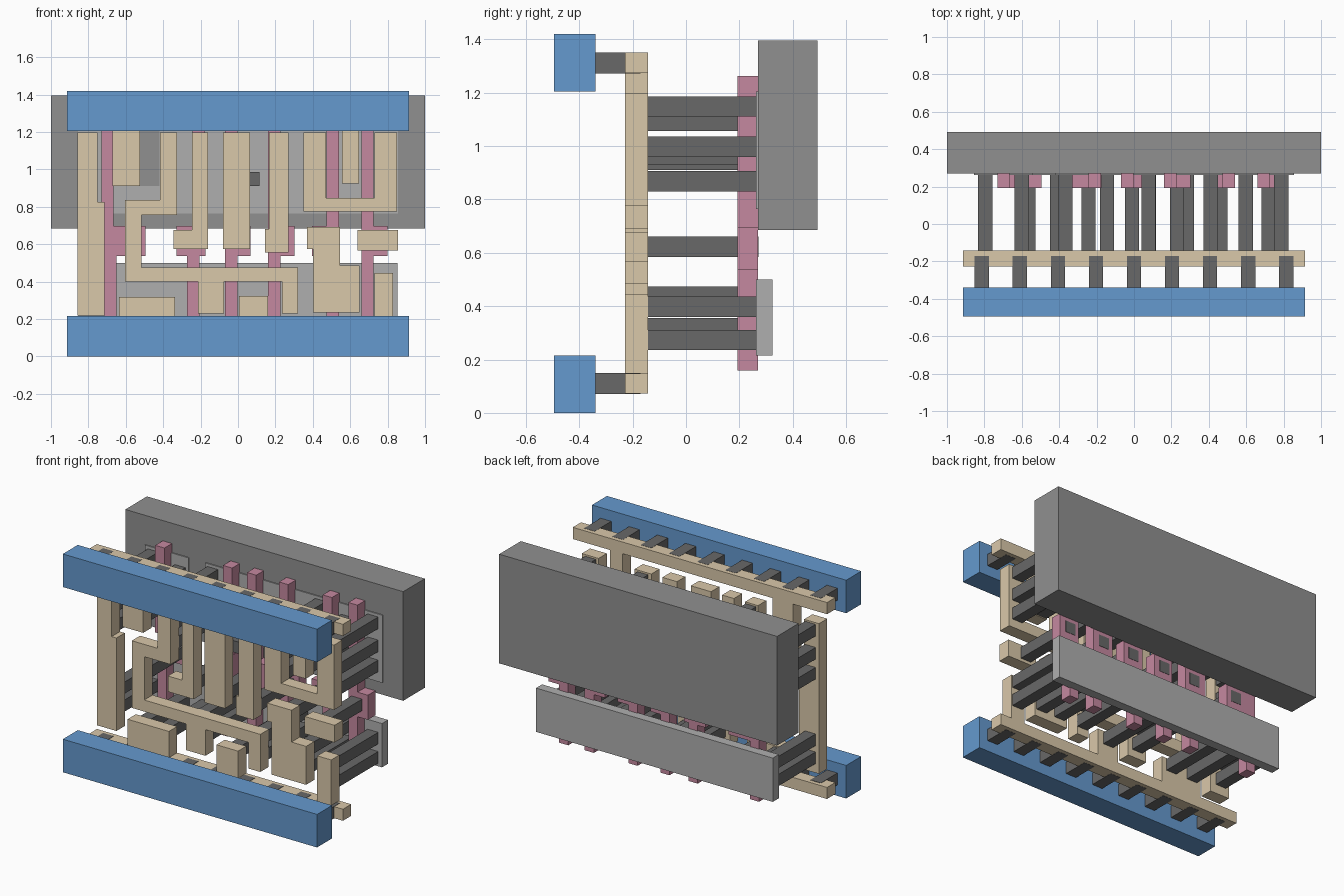
import bpy, bmesh


def material(name, rgb):
    m = bpy.data.materials.new(name)
    m.diffuse_color = (*rgb, 1)
    return m


BLUE = material("blue", (0.13, 0.32, 0.62))
TAN = material("tan", (0.70, 0.58, 0.40))
PINK = material("pink", (0.56, 0.25, 0.35))
DARK = material("dark_grey", (0.14, 0.14, 0.14))
MID = material("mid_grey", (0.28, 0.28, 0.28))
LIGHT = material("light_grey", (0.43, 0.43, 0.43))


def prism(name, outline, y0, y1, mat):
    """Extrude a front-view (x, z) outline from y0 back to y1."""
    bm = bmesh.new()
    face = bm.faces.new([bm.verts.new((x, y0, z)) for x, z in outline])
    ext = bmesh.ops.extrude_face_region(bm, geom=[face])
    for v in ext["geom"]:
        if isinstance(v, bmesh.types.BMVert):
            v.co.y = y1
    bmesh.ops.recalc_face_normals(bm, faces=bm.faces)
    mesh = bpy.data.meshes.new(name)
    bm.to_mesh(mesh)
    bm.free()
    mesh.materials.append(mat)
    ob = bpy.data.objects.new(name, mesh)
    bpy.context.collection.objects.link(ob)
    return ob


def box(name, x0, x1, y0, y1, z0, z1, mat):
    return prism(name, [(x0, z0), (x1, z0), (x1, z1), (x0, z1)], y0, y1, mat)


# Back slab, inset plate and lower plate
box("well_slab", -1, 1, 0.27, 0.492, 0.685, 1.395, MID)
prism("upper_plate", [(-0.855, 0.765), (0.855, 0.765), (0.855, 1.205), (-0.42, 1.205),
                      (-0.42, 0.91), (-0.54, 0.91), (-0.54, 1.205), (-0.855, 1.205)],
      0.263, 0.325, LIGHT)
box("lower_plate", -0.852, 0.852, 0.263, 0.325, 0.215, 0.5, LIGHT)

# Front power bars with their short pegs
for label, z0, peg in (("lower", 0.0, 0.072), ("upper", 1.205, 1.274)):
    box(label + "_front_bar", -0.915, 0.915, -0.494, -0.34, z0, z0 + 0.215, BLUE)
    for i in range(9):
        x = (i - 4) * 0.2035
        box(label + "_bar_peg", x - 0.038, x + 0.038, -0.345, -0.17,
            peg - 0.001, peg + 0.077, DARK)


# Metal layer
def metal(name, outline):
    prism(name, outline, -0.228, -0.143, TAN)


metal("upper_rail", [(-0.915, 1.35), (-0.915, 1.274), (-0.67, 1.274), (-0.67, 0.91),
                     (-0.523, 0.91), (-0.523, 1.274), (0.557, 1.274), (0.557, 0.924),
                     (0.647, 0.924), (0.647, 1.274), (0.915, 1.274), (0.915, 1.35)])
metal("lower_rail", [(-0.915, 0.072), (0.915, 0.072), (0.915, 0.147), (0.83, 0.147),
                     (0.83, 0.445), (0.73, 0.445), (0.73, 0.147), (0.16, 0.147),
                     (0.16, 0.323), (0.005, 0.323), (0.005, 0.147), (-0.338, 0.147),
                     (-0.338, 0.318), (-0.635, 0.318), (-0.635, 0.147), (-0.915, 0.147)])
metal("left_track", [(-0.857, 0.22), (-0.715, 0.22), (-0.715, 0.825), (-0.75, 0.825),
                     (-0.75, 1.197), (-0.857, 1.197)])
metal("winding_track", [(-0.605, 0.4), (-0.215, 0.4), (-0.215, 0.23), (-0.075, 0.23),
                        (-0.075, 0.4), (0.235, 0.4), (0.235, 0.23), (0.32, 0.23),
                        (0.32, 0.475), (-0.515, 0.475), (-0.515, 0.757), (-0.325, 0.757),
                        (-0.325, 1.197), (-0.418, 1.197), (-0.418, 0.837), (-0.605, 0.837)])
metal("hook_track", [(-0.345, 0.575), (-0.16, 0.575), (-0.16, 1.197), (-0.245, 1.197),
                     (-0.245, 0.677), (-0.345, 0.677)])
metal("middle_track", [(-0.08, 0.575), (0.065, 0.575), (0.065, 1.197), (-0.08, 1.197)])
metal("flag_track", [(0.145, 0.555), (0.27, 0.555), (0.27, 1.197), (0.165, 1.197),
                     (0.165, 0.68), (0.145, 0.68)])
metal("u_track", [(0.35, 0.775), (0.85, 0.775), (0.85, 1.197), (0.73, 1.197),
                  (0.73, 0.847), (0.47, 0.847), (0.47, 1.197), (0.35, 1.197)])
metal("step_track", [(0.402, 0.235), (0.65, 0.235), (0.65, 0.485), (0.545, 0.485),
                     (0.545, 0.692), (0.37, 0.692), (0.37, 0.575), (0.402, 0.575)])
metal("right_pad", [(0.64, 0.565), (0.855, 0.565), (0.855, 0.677), (0.64, 0.677)])

# Pink gate strips: lower centre, upper centre, pad extents
GATES = [(-0.682, -0.698, -0.715, -0.495), (-0.24, -0.21, -0.33, -0.175),
         (-0.037, -0.037, -0.07, 0.067), (0.193, 0.193, 0.16, 0.303),
         (0.507, 0.507, 0.395, 0.54), (0.692, 0.692, 0.659, 0.8)]
for lo, hi, p0, p1 in GATES:
    h = 0.033
    a, b = min(p0, lo - h), max(p1, lo + h, hi + h)
    pts = [(lo - h, 0.158), (lo + h, 0.158), (lo + h, 0.537), (b, 0.537), (b, 0.697),
           (hi + h, 0.697), (hi + h, 1.263), (hi - h, 1.263), (hi - h, 0.697), (a, 0.697),
           (a, 0.537), (lo - h, 0.537)]
    clean = [p for i, p in enumerate(pts)
             if abs(p[0] - pts[i - 1][0]) + abs(p[1] - pts[i - 1][1]) > 1e-4]
    prism("gate_strip", clean, 0.193, 0.27, PINK)

# Long contacts: x centre and the z starts in that column
CONTACTS = {-0.795: (1.11, 0.96, 0.83, 0.397, 0.28), -0.6: (1.06, 0.93),
            -0.57: (0.235,), -0.41: (0.235,), -0.367: (1.11, 0.96, 0.83),
            -0.145: (0.397, 0.28), 0.08: (0.235,), 0.077: (0.91,),
            0.282: (0.397, 0.28), 0.41: (1.11, 0.96, 0.83), 0.46: (0.28,),
            0.598: (1.057, 0.93, 0.28, 0.397), 0.787: (1.11, 0.96, 0.83, 0.36, 0.235)}
for x, starts in CONTACTS.items():
    for z in starts:
        box("plate_contact", x - 0.038, x + 0.038, -0.145, 0.266, z, z + 0.076, DARK)
for x in (-0.565, -0.243, -0.01, 0.23, 0.462, 0.72):
    box("gate_contact", x - 0.038, x + 0.038, -0.145, 0.272, 0.585, 0.661, DARK)
